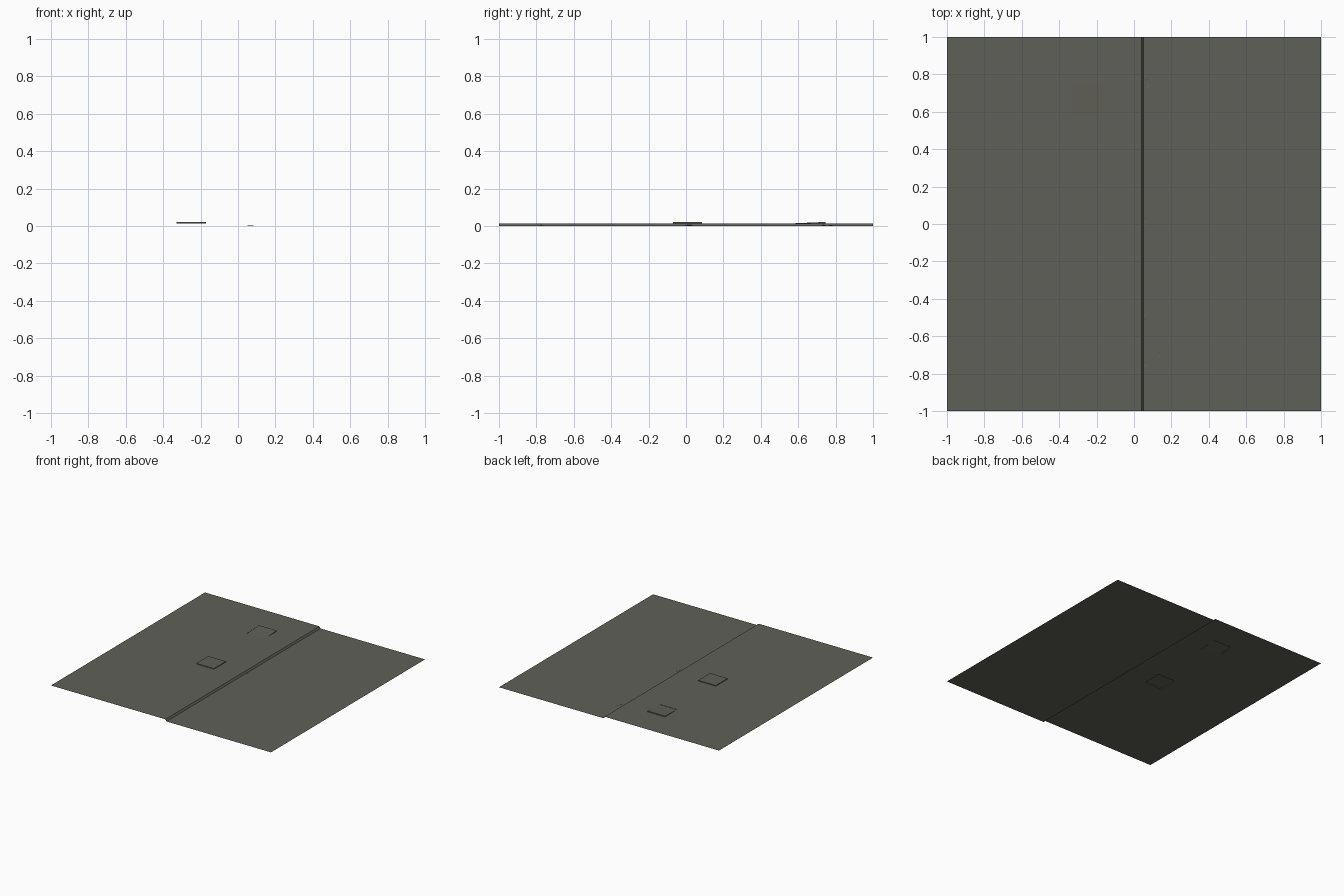
import bpy, bmesh, math, random
from mathutils import Vector

if "Cube" in bpy.data.objects:
    bpy.data.objects.remove(bpy.data.objects["Cube"])

random.seed(4)


def material(name, rgb):
    m = bpy.data.materials.new(name)
    m.diffuse_color = (*rgb, 1)
    m.use_nodes = True
    m.node_tree.nodes["Principled BSDF"].inputs["Base Color"].default_value = m.diffuse_color
    return m


GREY = material("street_grey", (0.118, 0.118, 0.098))
SIDEWALK_Z, CURB_TOP, CURB_FOOT = 0.015, 0.040, 0.050


def finish(name, bm):
    me = bpy.data.meshes.new(name)
    bm.to_mesh(me)
    bm.free()
    me.materials.append(GREY)
    ob = bpy.data.objects.new(name, me)
    bpy.context.collection.objects.link(ob)
    return ob


def grid_sheet(bm, xs, ys, z):
    """Open sheet of quads; returns faces by column and row."""
    v = [[bm.verts.new((x, y, z)) for y in ys] for x in xs]
    return {(i, j): bm.faces.new((v[i][j], v[i + 1][j], v[i + 1][j + 1], v[i][j + 1]))
            for i in range(len(xs) - 1) for j in range(len(ys) - 1)}


def lift_tile(bm, face, low, high):
    """Raise a paving slab out of the sheet, front edge low, back edge high."""
    top = bmesh.ops.extrude_face_region(bm, geom=[face])["geom"]
    vs = [g for g in top if isinstance(g, bmesh.types.BMVert)]
    mid = sum(p.co.y for p in vs) / 4
    for p in vs:
        p.co.z += low if p.co.y < mid else high
    if face.is_valid:
        bm.faces.remove(face)


# sidewalk sheet with two loose paving slabs
bm = bmesh.new()
cells = grid_sheet(bm, [-1, -0.33, -0.17, CURB_TOP], [-1, -0.07, 0.085, 0.585, 0.745, 1], SIDEWALK_Z)
lift_tile(bm, cells[1, 1], 0.006, 0.006)
lift_tile(bm, cells[1, 3], -0.002, 0.007)
finish("sidewalk", bm)

# sloped curb
bm = bmesh.new()
a = [bm.verts.new(p) for p in ((CURB_TOP, -1, SIDEWALK_Z), (CURB_FOOT, -1, 0),
                               (CURB_FOOT, 1, 0), (CURB_TOP, 1, SIDEWALK_Z))]
bm.faces.new(a)
finish("curb", bm)

# road sheet
bm = bmesh.new()
grid_sheet(bm, [CURB_FOOT, 1], [-1, 1], 0)
finish("road", bm)


# litter scraps: small creased sheets lying along the gutter
def scrap(name, x, y, w, d, angle, height):
    bm = bmesh.new()
    grid_sheet(bm, [-w / 2, 0, w / 2], [-d / 2, 0, d / 2], 0.001)
    c, s = math.cos(angle), math.sin(angle)
    for v in bm.verts:
        px, py = v.co.x, v.co.y
        lift = height * random.uniform(0.2, 1)
        v.co = Vector((x + px * c - py * s, y + px * s + py * c, 0.001 + lift))
    finish(name, bm)


for i, (x, y, w, d, ang, h) in enumerate((
        (0.072, 0.770, 0.026, 0.018, 0.4, 0.005),
        (0.070, 0.742, 0.026, 0.018, -0.5, 0.005),
        (0.058, 0.628, 0.010, 0.018, 0.5, 0.003),
        (0.062, 0.018, 0.020, 0.026, 0.1, 0.005),
        (0.064, -0.006, 0.020, 0.012, 0.0, 0.004),
        (0.061, -0.500, 0.018, 0.026, 0.1, 0.003),
        (0.061, -0.765, 0.018, 0.026, -0.1, 0.004),
        (0.142, -0.684, 0.020, 0.026, -0.3, 0.003),
        (0.131, -0.710, 0.018, 0.012, 0.3, 0.003))):
    scrap("litter_scrap_%d" % (i + 1), x, y, w, d, ang, h)
